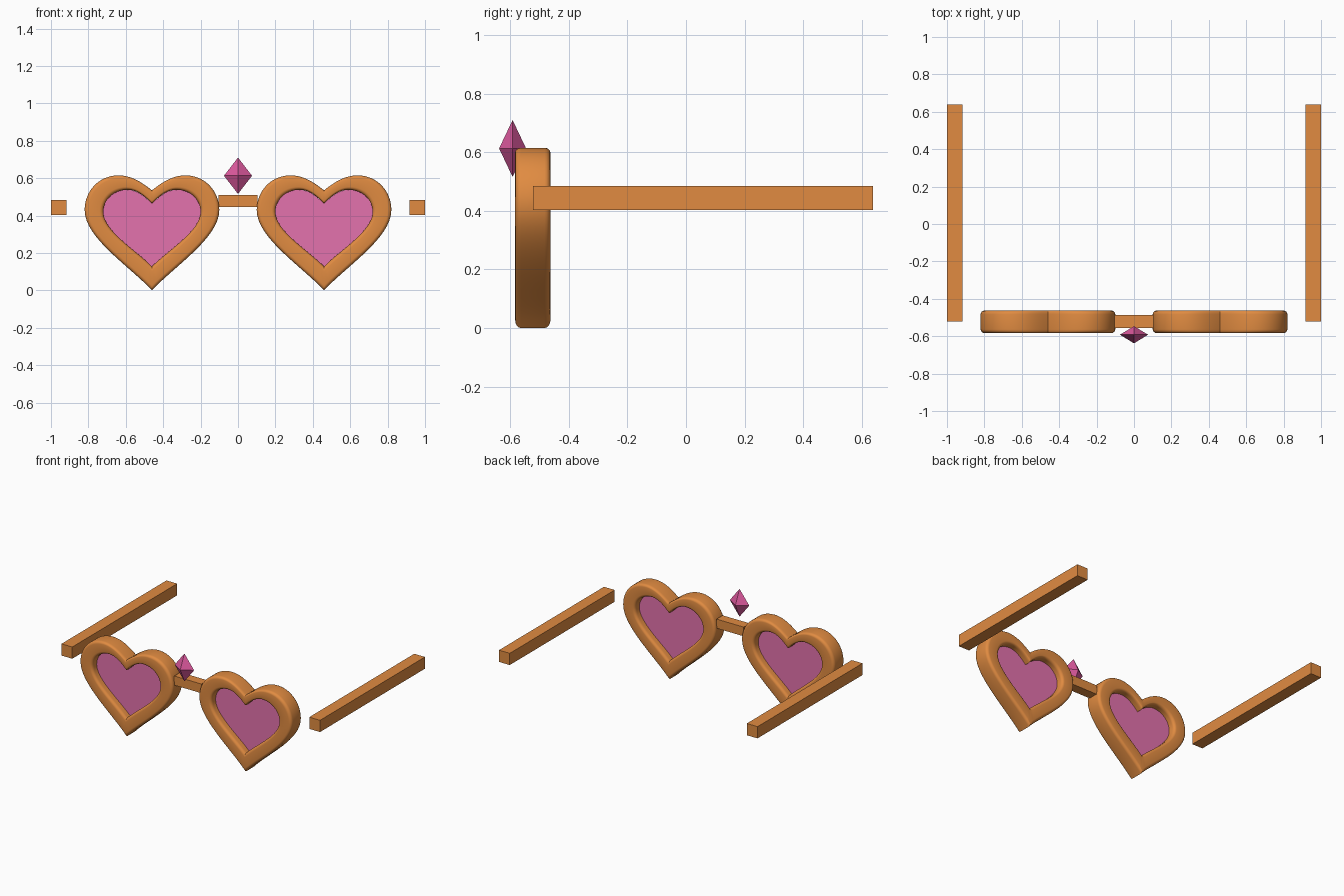
import bpy
import bmesh
from math import radians, sin, cos, pi
from mathutils import Vector
from mathutils.geometry import interpolate_bezier

if "Cube" in bpy.data.objects:
    bpy.data.objects.remove(bpy.data.objects["Cube"])


def material(name, colour):
    mat = bpy.data.materials.new(name)
    mat.use_nodes = True
    mat.diffuse_color = (*colour, 1)
    mat.node_tree.nodes["Principled BSDF"].inputs["Base Color"].default_value = (*colour, 1)
    return mat


caramel = material("caramel frame", (0.75, 0.26, 0.053))
pink = material("pink lens", (0.775, 0.17, 0.42))
magenta = material("magenta gem", (0.72, 0.10, 0.34))


def finish(name, bm, mat, smooth=False):
    bmesh.ops.recalc_face_normals(bm, faces=bm.faces)
    mesh = bpy.data.meshes.new(name)
    bm.to_mesh(mesh)
    bm.free()
    mesh.materials.append(mat)
    obj = bpy.data.objects.new(name, mesh)
    bpy.context.collection.objects.link(obj)
    if smooth:
        bpy.ops.object.select_all(action="DESELECT")
        obj.select_set(True)
        bpy.context.view_layer.objects.active = obj
        bpy.ops.object.shade_smooth_by_angle(angle=radians(35))
    return obj


def box(name, low, high, mat):
    bm = bmesh.new()
    bmesh.ops.create_cube(bm, size=1)
    for v in bm.verts:
        v.co = [l + (c + 0.5) * (h - l) for l, h, c in zip(low, high, v.co)]
    return finish(name, bm, mat)


def heart(half, tip, side, top, notch):
    """Closed heart outline in x and z, from three curves mirrored about x = 0."""
    rise, drop = top - notch, side - tip
    knots = [
        ((0, notch), (half * 0.14, notch + rise * 0.5), (half * 0.3, top), (half * 0.5, top)),
        ((half * 0.5, top), (half * 0.78, top), (half, side + (top - side) * 0.56), (half, side)),
        ((half, side), (half, side - drop * 0.35), (half * 0.33, tip + drop * 0.3), (0, tip)),
    ]
    points = []
    for curve in knots:
        corners = [Vector((x, 0, z)) for x, z in curve]
        points += interpolate_bezier(*corners, 17)[:-1]
    points.append(Vector((0, 0, tip)))
    mirrored = [Vector((-p.x, 0, p.z)) for p in points[-2:0:-1]]
    return points + mirrored


OUTER = heart(0.36, 0.0, 0.43, 0.615, 0.535)
INNER = heart(0.26, 0.128, 0.42, 0.538, 0.463)
FRONT, BACK = -0.583, -0.463
ROUND = 0.02

# Rounded rectangle section: share of the way from outer to inner outline, and depth
section = []
for corner, (share, y) in enumerate([(0.2, BACK - ROUND), (0.2, FRONT + ROUND),
                                     (0.8, FRONT + ROUND), (0.8, BACK - ROUND)]):
    for step in range(5):
        a = pi / 2 + (corner + step / 4) * pi / 2
        section.append((share + 0.2 * cos(a), y + ROUND * sin(a)))


def heart_frame(name, cx):
    bm = bmesh.new()
    loops = []
    for share, y in section:
        loops.append([bm.verts.new((cx + p.x, y, p.z))
                      for p in (o.lerp(i, share) for o, i in zip(OUTER, INNER))])
    count = len(OUTER)
    for k, loop in enumerate(loops):
        following = loops[(k + 1) % len(loops)]
        for j in range(count):
            n = (j + 1) % count
            bm.faces.new((loop[j], loop[n], following[n], following[j]))
    return finish(name, bm, caramel, smooth=True)


def heart_lens(name, cx):
    bm = bmesh.new()
    rim = [bm.verts.new((cx + p.x * 1.02, -0.533, p.z)) for p in INNER]
    face = bm.faces.new(rim)
    back = bmesh.ops.extrude_face_region(bm, geom=[face])["geom"]
    for v in back:
        if isinstance(v, bmesh.types.BMVert):
            v.co.y += 0.02
    return finish(name, bm, pink)


# Rims, lenses and arms on both sides
for side, s in (("left", 1), ("right", -1)):
    heart_frame(side + "_heart_frame", s * 0.46)
    heart_lens(side + "_lens", s * 0.46)
    x0, x1 = sorted((s * 0.917, s * 1.0))
    box(side + "_arm", (x0, -0.522, 0.402), (x1, 0.638, 0.484), caramel)

# Bridge between the rims
box("bridge", (-0.105, -0.555, 0.447), (0.105, -0.487, 0.511), caramel)

# Eight-sided gem above the bridge
bm = bmesh.new()
centre = Vector((0, -0.592, 0.613))
ring = [bm.verts.new(centre + Vector(d)) for d in
        ((0.075, 0, 0), (0, 0.046, 0), (-0.075, 0, 0), (0, -0.046, 0))]
for h in (0.097, -0.097):
    apex = bm.verts.new(centre + Vector((0, 0, h)))
    for j in range(4):
        bm.faces.new((ring[j], ring[(j + 1) % 4], apex))
finish("gem", bm, magenta)
